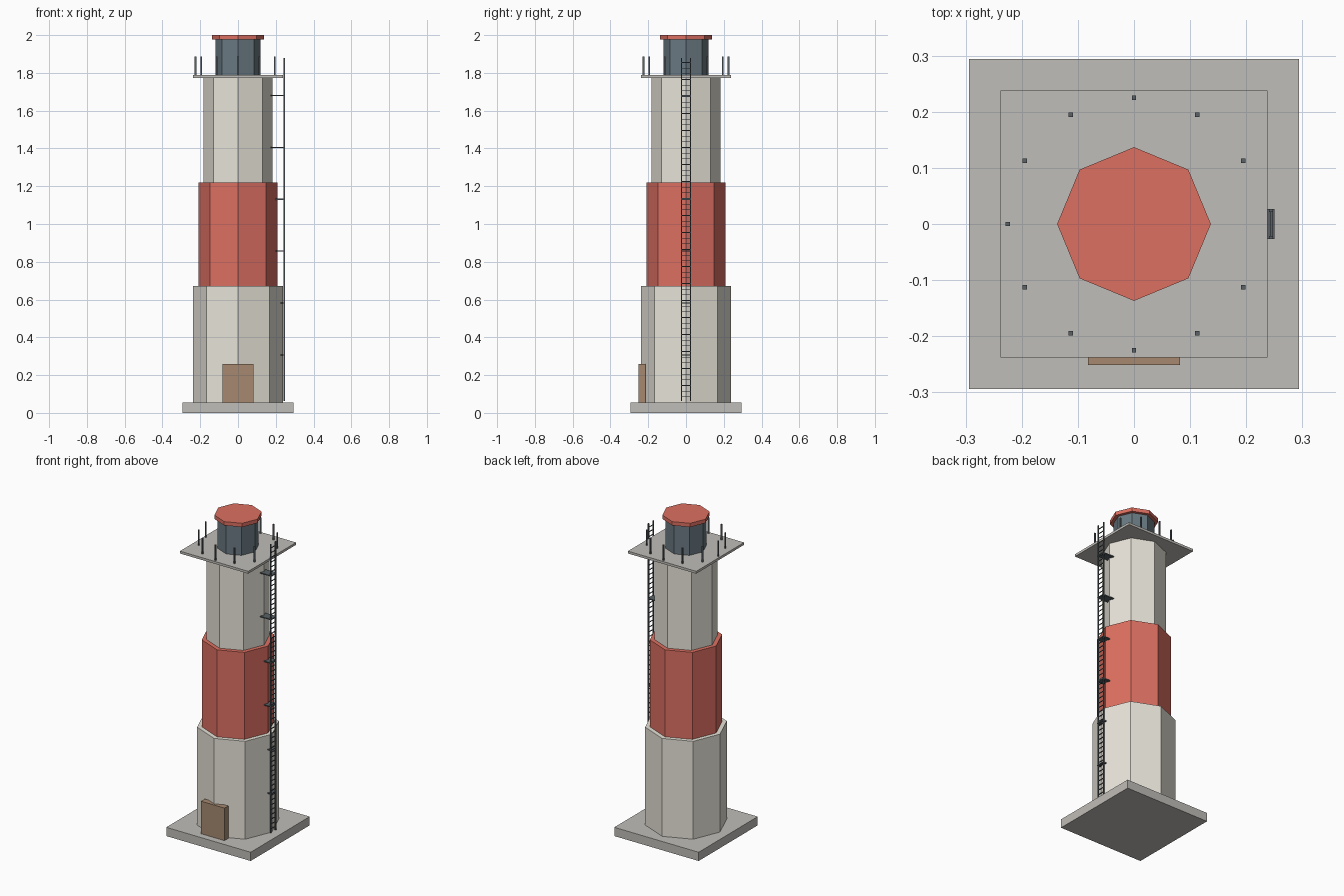
import bpy, bmesh, math
from mathutils import Matrix, Vector

if "Cube" in bpy.data.objects:
    bpy.data.objects.remove(bpy.data.objects["Cube"])


def material(name, rgb):
    m = bpy.data.materials.new(name)
    m.diffuse_color = (*rgb, 1)
    m.use_nodes = True
    m.node_tree.nodes["Principled BSDF"].inputs["Base Color"].default_value = m.diffuse_color
    return m


WHITE = material("cream_paint", (0.80, 0.77, 0.69))
RED = material("red_paint", (0.72, 0.16, 0.12))
STONE = material("stone", (0.53, 0.51, 0.48))
GLASS = material("dark_glass", (0.14, 0.19, 0.22))
IRON = material("iron", (0.10, 0.12, 0.13))
WOOD = material("wood", (0.38, 0.25, 0.16))


def finish(name, bm, mat):
    mesh = bpy.data.meshes.new(name)
    bm.to_mesh(mesh)
    bm.free()
    mesh.materials.append(mat)
    ob = bpy.data.objects.new(name, mesh)
    bpy.context.collection.objects.link(ob)
    return ob


def boxes(name, spans, mat):
    """One object from boxes given as (low corner, high corner)."""
    bm = bmesh.new()
    for lo, hi in spans:
        lo, hi = Vector(lo), Vector(hi)
        bmesh.ops.create_cube(bm, size=1, matrix=Matrix.Translation((lo + hi) / 2)
                              @ Matrix.Diagonal((*(hi - lo), 1)))
    return finish(name, bm, mat)


def octagon(name, r, z0, z1, mat):
    """Eight-sided prism with corners on the x and y axes."""
    bm = bmesh.new()
    ring = [bm.verts.new((r * math.cos(i * math.pi / 4), r * math.sin(i * math.pi / 4), z0))
            for i in range(8)]
    base = bm.faces.new(ring)
    top = bmesh.ops.extrude_face_region(bm, geom=[base], use_keep_orig=True)["geom"]
    for v in top:
        if isinstance(v, bmesh.types.BMVert):
            v.co.z = z1
    bmesh.ops.recalc_face_normals(bm, faces=bm.faces)
    return finish(name, bm, mat)


# Plinth and stacked tower tiers
boxes("plinth", [((-.294, -.294, 0), (.294, .294, .055))], STONE)
tiers = [("lower_tier", .237, .055, .672, WHITE),
         ("middle_tier", .210, .672, 1.22, RED),
         ("upper_tier", .183, 1.22, 1.775, WHITE)]
for tier in tiers:
    octagon(*tier)

# Gallery, lantern room and roof
boxes("gallery_deck", [((-.238, -.238, 1.774), (.238, .238, 1.789))], STONE)
octagon("lantern_room", .118, 1.789, 1.976, GLASS)
octagon("lantern_roof", .137, 1.976, 2.0, RED)

# Railing posts, with a gap where the ladder arrives
posts = []
for i in range(1, 12):
    x, y = (.225 * f(i * math.pi / 6) for f in (math.cos, math.sin))
    posts.append(((x - .004, y - .004, 1.789), (x + .004, y + .004, 1.888)))
boxes("railing_posts", posts, IRON)

# Door
boxes("door", [((-.082, -.251, .055), (.082, -.214, .26))], WOOD)

# Ladder: rails, rungs and wall brackets
boxes("ladder_rails", [((.241, s * .024 - .003, .062), (.248, s * .024 + .003, 1.88))
                       for s in (-1, 1)], IRON)
boxes("ladder_rungs", [((.2425, -.024, z - .002), (.2465, .024, z + .002))
                       for z in (.085 + .03 * i for i in range(60))], IRON)
brackets = []
for i in range(6):
    z = .307 + .2747 * i
    r = next(t[1] for t in tiers if z < t[3])
    brackets.append(((r - .012, -.027, z - .003), (.25, .027, z + .003)))
boxes("ladder_brackets", brackets, IRON)
